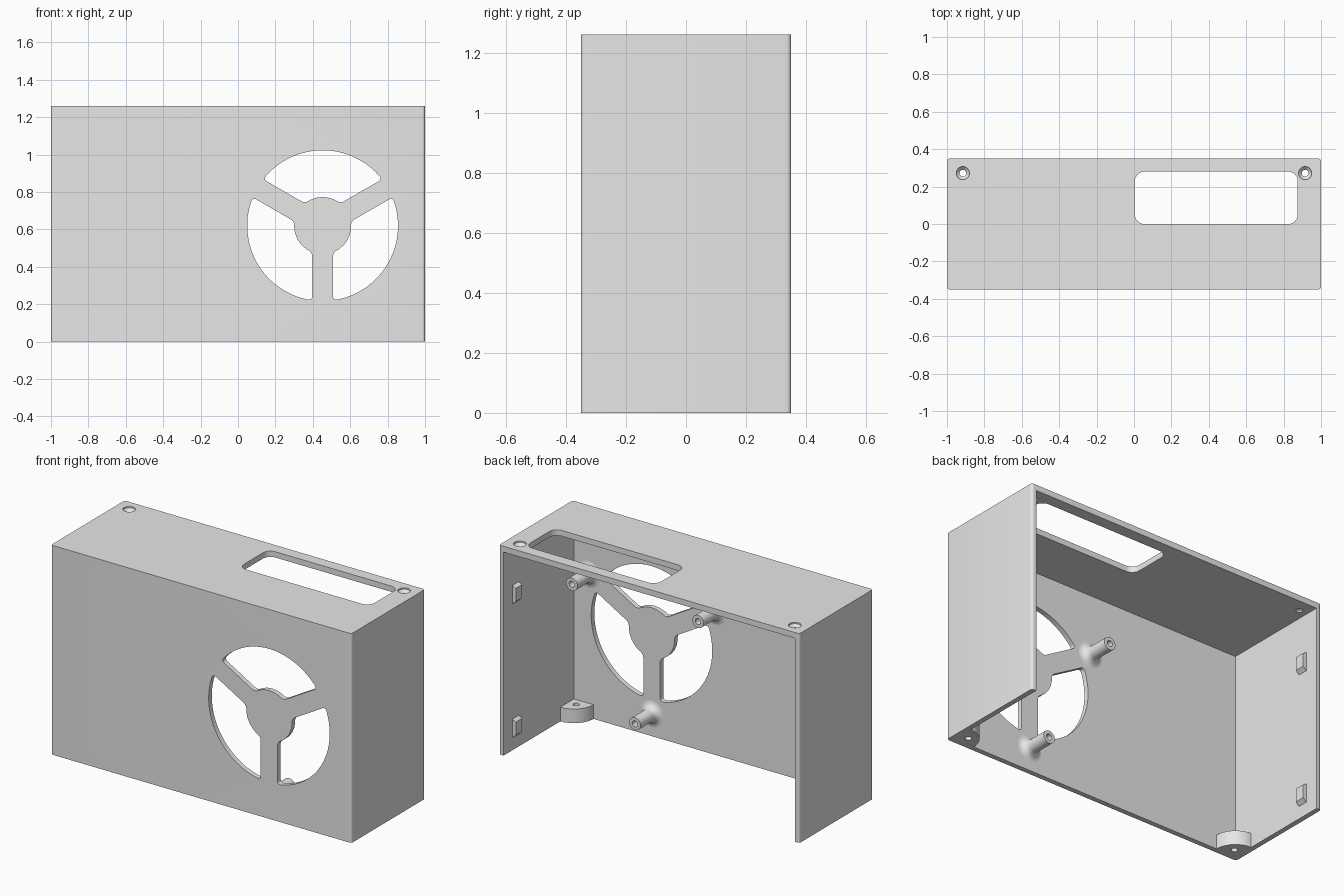
import bpy, bmesh
from math import sin, cos, asin, pi, radians

old = bpy.data.objects.get("Cube")
if old:
    bpy.data.objects.remove(old, do_unlink=True)

# Overall sizes
W, D, H = 1.0, 0.35, 1.26          # half width, half depth, height
WALL, ROOF = 0.03, 0.035
IN_X, IN_Y = W - WALL, -D + WALL   # inner side and inner front planes
FAN_X, FAN_Z = 0.4525, 0.62

grey = bpy.data.materials.new("light_grey")
grey.use_nodes = True
grey.diffuse_color = (0.8, 0.8, 0.8, 1)
grey.node_tree.nodes["Principled BSDF"].inputs["Base Color"].default_value = (0.8, 0.8, 0.8, 1)


def place(u, v, h, axis):
    return {"X": (h, u, v), "Y": (u, h, v), "Z": (u, v, h)}[axis]


def finish(bm, name):
    bmesh.ops.recalc_face_normals(bm, faces=bm.faces)
    mesh = bpy.data.meshes.new(name)
    bm.to_mesh(mesh)
    bm.free()
    mesh.materials.append(grey)
    obj = bpy.data.objects.new(name, mesh)
    bpy.context.scene.collection.objects.link(obj)
    return obj


def prism(name, outline, axis, lo, hi, rounding=0, segments=5):
    """Extrude an outline along an axis, optionally rounding its sharp corners."""
    bm = bmesh.new()
    face = bm.faces.new([bm.verts.new(place(u, v, lo, axis)) for u, v in outline])
    res = bmesh.ops.extrude_face_region(bm, geom=[face])
    top = [g for g in res["geom"] if isinstance(g, bmesh.types.BMVert)]
    bmesh.ops.translate(bm, verts=top, vec=place(0, 0, hi - lo, axis))
    bmesh.ops.recalc_face_normals(bm, faces=bm.faces)
    if rounding:
        k = "XYZ".index(axis)
        edges = [e for e in bm.edges
                 if abs(e.verts[0].co[k] - e.verts[1].co[k]) > 1e-4
                 and e.calc_face_angle(0) > radians(35)]
        bmesh.ops.bevel(bm, geom=edges, offset=rounding, segments=segments,
                        profile=0.5, affect='EDGES', clamp_overlap=True)
    return finish(bm, name)


def lathe(name, profile, u, v, axis, steps=32):
    """Turn a (radius, height) profile around an axis through (u, v)."""
    bm = bmesh.new()
    verts = [bm.verts.new(place(u + r, v, h, axis)) for r, h in profile]
    edges = [bm.edges.new(p) for p in zip(verts, verts[1:])]
    bmesh.ops.spin(bm, geom=verts + edges, cent=place(u, v, 0, axis),
                   axis=place(0, 0, 1, axis), angle=2 * pi, steps=steps)
    bmesh.ops.remove_doubles(bm, verts=bm.verts, dist=1e-5)
    return finish(bm, name)


def rect(x0, y0, x1, y1):
    return [(x0, y0), (x1, y0), (x1, y1), (x0, y1)]


def arc(cx, cy, r, a0, a1, n):
    return [(cx + r * cos(a0 + (a1 - a0) * i / n),
             cy + r * sin(a0 + (a1 - a0) * i / n)) for i in range(n + 1)]


def carve(obj, cutters):
    """Subtract the cutters, bake the result and remove the cutters."""
    for c in cutters:
        c.hide_render = True
        mod = obj.modifiers.new("cut", 'BOOLEAN')
        mod.operation, mod.solver, mod.object = 'DIFFERENCE', 'EXACT', c
    deps = bpy.context.evaluated_depsgraph_get()
    mesh = bpy.data.meshes.new_from_object(obj.evaluated_get(deps))
    obj.modifiers.clear()
    obj.data = mesh
    for c in cutters:
        bpy.data.objects.remove(c, do_unlink=True)


def smooth(obj):
    bpy.ops.object.select_all(action='DESELECT')
    obj.select_set(True)
    bpy.context.view_layer.objects.active = obj
    bpy.ops.object.shade_smooth_by_angle(angle=radians(30))


# Case: a front, two sides and a roof, open at the back and below
case = prism("case_shell", rect(-W, -D, W, D), "Z", 0, H, 0.015)
cutters = [prism("cavity", rect(-IN_X, IN_Y, IN_X, D + 0.2), "Z", -0.2, H - ROOF),
           prism("roof_slot", rect(0.005, 0, 0.875, 0.28), "Z", H - 0.1, H + 0.1, 0.05, 8)]

# Fan grille: three rounded sectors leave a hub and three spokes
R_OUT, R_HUB, SPOKE = 0.403, 0.153, 0.056
for k in range(3):
    start = radians(30 + 120 * k)
    end = start + radians(120)
    d_out, d_hub = asin(SPOKE / R_OUT), asin(SPOKE / R_HUB)
    outline = arc(FAN_X, FAN_Z, R_OUT, start + d_out, end - d_out, 26)
    outline += arc(FAN_X, FAN_Z, R_HUB, end - d_hub, start + d_hub, 6)
    cutters.append(prism("fan_opening", outline, "Y", -D - 0.1, IN_Y + 0.1, 0.02, 4))

# Countersunk screw holes in the roof
for s in (-1, 1):
    cutters.append(lathe("screw_hole", [(0, H - 0.1), (0.018, H - 0.1), (0.018, H - 0.024),
                                        (0.035, H - 0.008), (0.035, H + 0.05), (0, H + 0.05)],
                         s * 0.915, 0.272, "Z"))
carve(case, cutters)
smooth(case)

# Fan posts, flared at the wall, with a blind screw hole in the tip
R_POST, FLARE, TIP = 0.038, 0.042, -0.16
profile = [(0, IN_Y - 0.01), (R_POST + FLARE, IN_Y - 0.01)]
profile += arc(R_POST + FLARE, IN_Y + FLARE, FLARE, 1.5 * pi, pi, 6)
profile += [(R_POST, TIP), (0.018, TIP), (0.018, TIP - 0.1), (0, TIP - 0.1)]
for k, label in enumerate(("left", "right", "bottom")):
    a = radians(30 + 120 * k)
    smooth(lathe("fan_post_" + label, profile,
                 FAN_X + 0.485 * cos(a), FAN_Z + 0.485 * sin(a), "Y"))

for s, side in ((1, "left"), (-1, "right")):
    # Quarter-round screw blocks in the lower front corners
    mid = pi if s > 0 else 0
    outline = [(s * IN_X, IN_Y)] + arc(s * IN_X, IN_Y, 0.13, pi / 2, mid, 16)
    block = prism("corner_block_" + side, outline, "Z", 0, 0.085)
    hole = lathe("block_hole", [(0, -0.1), (0.018, -0.1), (0.018, 0.2), (0, 0.2)],
                 s * 0.92, -0.27, "Z")
    carve(block, [hole])
    smooth(block)
    # Snap bumps with sloped ends on the inner side walls
    for z, level in ((0.13, "lower"), (0.935, "upper")):
        bump = [(s * (IN_X + 0.005), z - 0.06), (s * (IN_X - 0.022), z - 0.035),
                (s * (IN_X - 0.022), z + 0.045), (s * (IN_X + 0.005), z + 0.06)]
        prism("snap_bump_%s_%s" % (level, side), bump, "Y", 0.205, 0.265)
